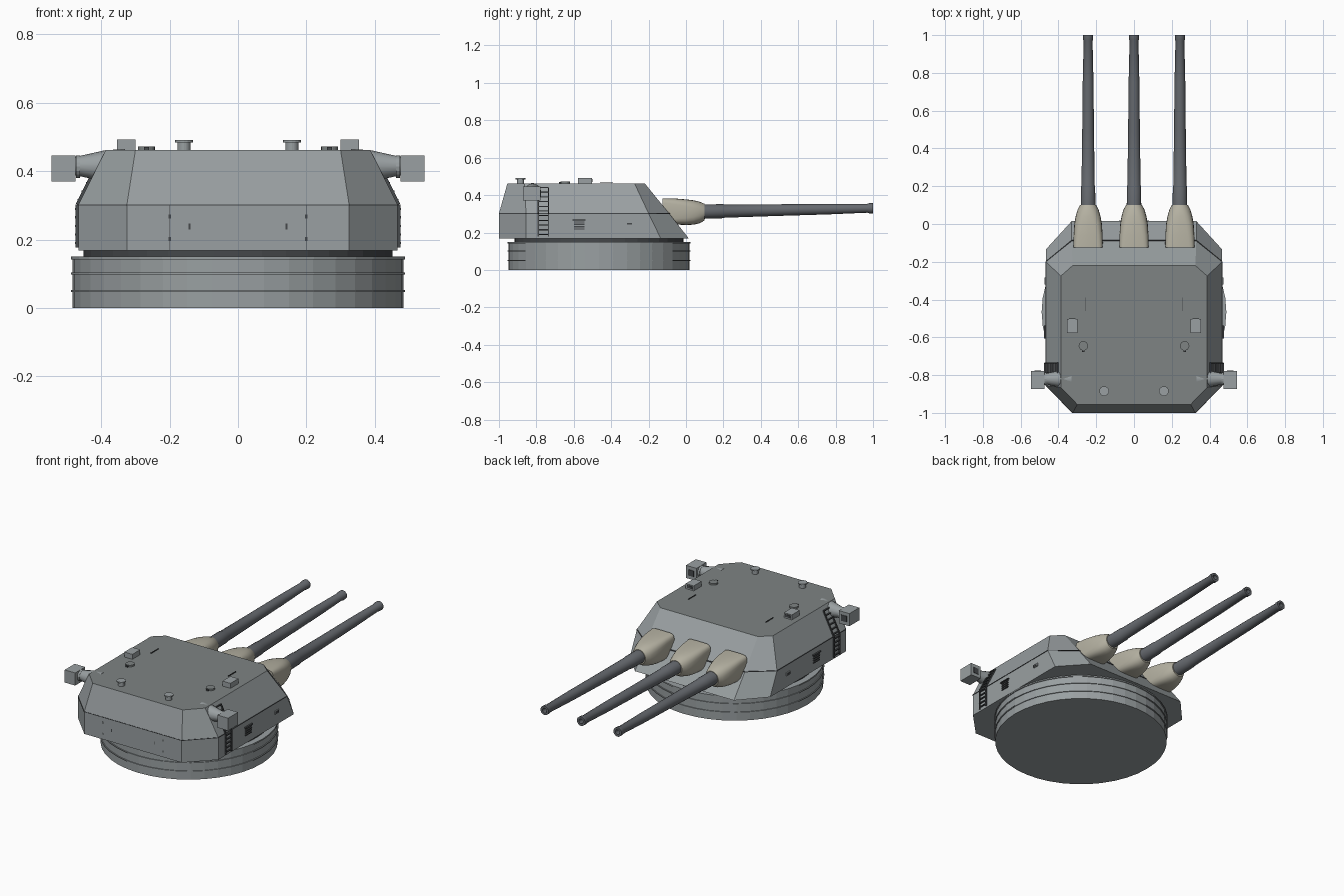
import bpy, bmesh, math
from mathutils import Matrix, Vector

if "Cube" in bpy.data.objects:
    bpy.data.objects.remove(bpy.data.objects["Cube"])


def material(name, rgb):
    m = bpy.data.materials.new(name)
    m.diffuse_color = (*rgb, 1)
    m.use_nodes = True
    m.node_tree.nodes["Principled BSDF"].inputs["Base Color"].default_value = m.diffuse_color
    return m


HULL = material("hull_grey", (.32, .35, .36))
ROOF = material("roof_grey", (.21, .23, .23))
STEEL = material("gun_steel", (.13, .14, .155))
CANVAS = material("canvas", (.46, .44, .36))
DARK = material("dark_trim", (.06, .065, .07))


def finish(name, bm, mat, smooth=None):
    bmesh.ops.recalc_face_normals(bm, faces=bm.faces)
    me = bpy.data.meshes.new(name)
    bm.to_mesh(me)
    bm.free()
    me.materials.append(mat)
    ob = bpy.data.objects.new(name, me)
    bpy.context.collection.objects.link(ob)
    if smooth:
        bpy.ops.object.select_all(action='DESELECT')
        ob.select_set(True)
        bpy.context.view_layer.objects.active = ob
        bpy.ops.object.shade_smooth_by_angle(angle=math.radians(smooth))
    return ob


def loft(name, rings, mat, smooth=None):
    bm = bmesh.new()
    loops = [[bm.verts.new(p) for p in r] for r in rings]
    n = len(rings[0])
    for a, b in zip(loops, loops[1:]):
        for i in range(n):
            bm.faces.new((a[i], a[(i + 1) % n], b[(i + 1) % n], b[i]))
    bm.faces.new(loops[0])
    bm.faces.new(loops[-1])
    return finish(name, bm, mat, smooth)


def lathe(name, profile, origin, axis, mat, n=16, smooth=None):
    # profile: (radius, distance along axis)
    rot = Vector((0, 0, 1)).rotation_difference(Vector(axis)).to_matrix().to_4x4()
    m = Matrix.Translation(origin) @ rot
    ang = [math.tau * i / n for i in range(n)]
    rings = [[m @ Vector((r * math.cos(a), r * math.sin(a), t)) for a in ang]
             for r, t in profile]
    return loft(name, rings, mat, smooth)


def box(name, center, size, mat, tilt=0):
    bm = bmesh.new()
    m = Matrix.Translation(center) @ Matrix.Rotation(tilt, 4, 'Y') @ Matrix.Diagonal((*size, 1))
    bmesh.ops.create_cube(bm, size=1, matrix=m)
    return finish(name, bm, mat)


# Barbette with raised bands, and the turning ring above it
prof = [(.484, 0), (.484, .047), (.489, .047), (.489, .053), (.484, .053), (.484, .098),
        (.489, .098), (.489, .104), (.484, .104), (.484, .142), (.489, .142), (.489, .15)]
lathe("barbette", prof, (0, -.465, 0), (0, 0, 1), HULL, 40)
lathe("turning_ring", [(.452, .14), (.452, .18)], (0, -.465, 0), (0, 0, 1), DARK, 40)


# Armoured gunhouse: three octagonal rings
def octagon(z, pts):
    return [(x, y, z) for x, y in pts] + [(-x, y, z) for x, y in reversed(pts)]


house = loft("gunhouse", [
    octagon(.168, [(.325, -1), (.467, -.855), (.467, -.135), (.33, .015)]),
    octagon(.302, [(.325, -1), (.467, -.855), (.467, -.2), (.33, -.09)]),
    octagon(.462, [(.3, -.955), (.387, -.865), (.387, -.275), (.325, -.22)])], HULL)
house.data.materials.append(ROOF)
for f in house.data.polygons:
    if f.normal.z > .9:
        f.material_index = 1

# Thin seam strip where the upper plates meet the lower ones
loft("plate_seam", [octagon(z, [(.326, -1.001), (.469, -.856), (.469, -.199), (.331, -.086)])
                    for z in (.299, .303)], DARK)


# Gun barrels and their canvas covers
def cover_ring(x, y, hw, z0, z1, power):
    pts = []
    for i in range(24):
        a = math.tau * i / 24
        c, s = math.cos(a), math.sin(a)
        pts.append((x + hw * math.copysign(abs(c) ** (2 / power), c), y,
                    (z0 + z1) / 2 + (z1 - z0) / 2 * math.copysign(abs(s) ** (2 / power), s)))
    return pts


for x in (-.243, 0, .243):
    loft("gun_cover", [cover_ring(x, *s) for s in (
        (-.125, .078, .25, .383, 6), (-.06, .077, .243, .382, 4.5), (0, .073, .24, .377, 3.5),
        (.04, .066, .242, .372, 2.8), (.075, .056, .25, .364, 2.3), (.1, .043, .265, .353, 2))],
        CANVAS, 40)
    start, end = Vector((x, .05, .311)), Vector((x, 1, .33))
    L = (end - start).length
    lathe("gun_barrel", [(.039, 0), (.0375, .15), (.035, .155), (.031, .45), (.0285, .7),
                         (.0235, L - .03), (.027, L - .022), (.027, L), (.014, L), (.014, L - .06)],
          start, end - start, STEEL, 20, 35)

SLOPE = -math.atan(.08 / .16)


def side_x(z):
    return .467 - max(0, z - .302) * .5


for s in (-1, 1):
    # Rangefinder arm and its hooded head
    lathe("rangefinder_arm", [(.05, 0), (.046, .06), (.028, .14), (.028, .16)],
          (s * .33, -.82, .415), (s, 0, 0), HULL, 16, 40)
    lathe("rangefinder_collar", [(.033, 0), (.033, .012)], (s * .462, -.82, .413), (s, 0, 0), HULL)
    box("rangefinder_head", (s * .51, -.825, .408), (.07, .095, .076), HULL)
    box("rangefinder_window", (s * .51, -.777, .408), (.036, .004, .036), DARK)

    # Side ladder following the plates
    for z in [.19 + .025 * i for i in range(11)]:
        box("ladder_rung", (s * (side_x(z) + .005), -.763, z), (.008, .055, .006), DARK)
    for y in (-.79, -.736):
        box("ladder_rail_lower", (s * .471, y, .24), (.008, .006, .125), DARK)
        box("ladder_rail_upper", (s * .437, y, .37), (.008, .006, .15), DARK, s * SLOPE)

    # Louvred vent and sighting port on the side
    for z in (.218, .231, .244, .257):
        box("vent_louvre", (s * .468, -.572, z), (.01, .056, .006), DARK)
    box("vent_hood", (s * .47, -.572, .266), (.014, .07, .005), DARK)
    box("sight_port", (s * .468, -.302, .247), (.01, .036, .018), HULL)
    box("sight_slit", (s * .47, -.302, .247), (.01, .026, .01), DARK)

    # Roof fittings
    box("periscope", (s * .327, -.54, .475), (.054, .075, .034), HULL)
    box("periscope_window", (s * .327, -.502, .478), (.036, .004, .016), DARK)
    lathe("roof_hatch", [(.025, 0), (.025, .012)], (s * .268, -.645, .46), (0, 0, 1), ROOF)
    box("hatch_hinge", (s * .268, -.672, .465), (.014, .012, .01), DARK)
    lathe("roof_vent", [(.019, 0), (.019, .024), (.026, .024), (.026, .031)],
          (s * .158, -.885, .46), (0, 0, 1), HULL)
    box("roof_rail", (s * .258, -.425, .466), (.004, .07, .005), DARK)

    # Rear door seams, hinges and handles
    box("door_seam", (s * .2, -.9995, .235), (.002, .002, .13), DARK)
    for z in (.202, .268):
        box("door_hinge", (s * .2, -.999, z), (.007, .004, .012), DARK)
    box("door_handle", (s * .142, -.999, .238), (.005, .004, .018), DARK)
